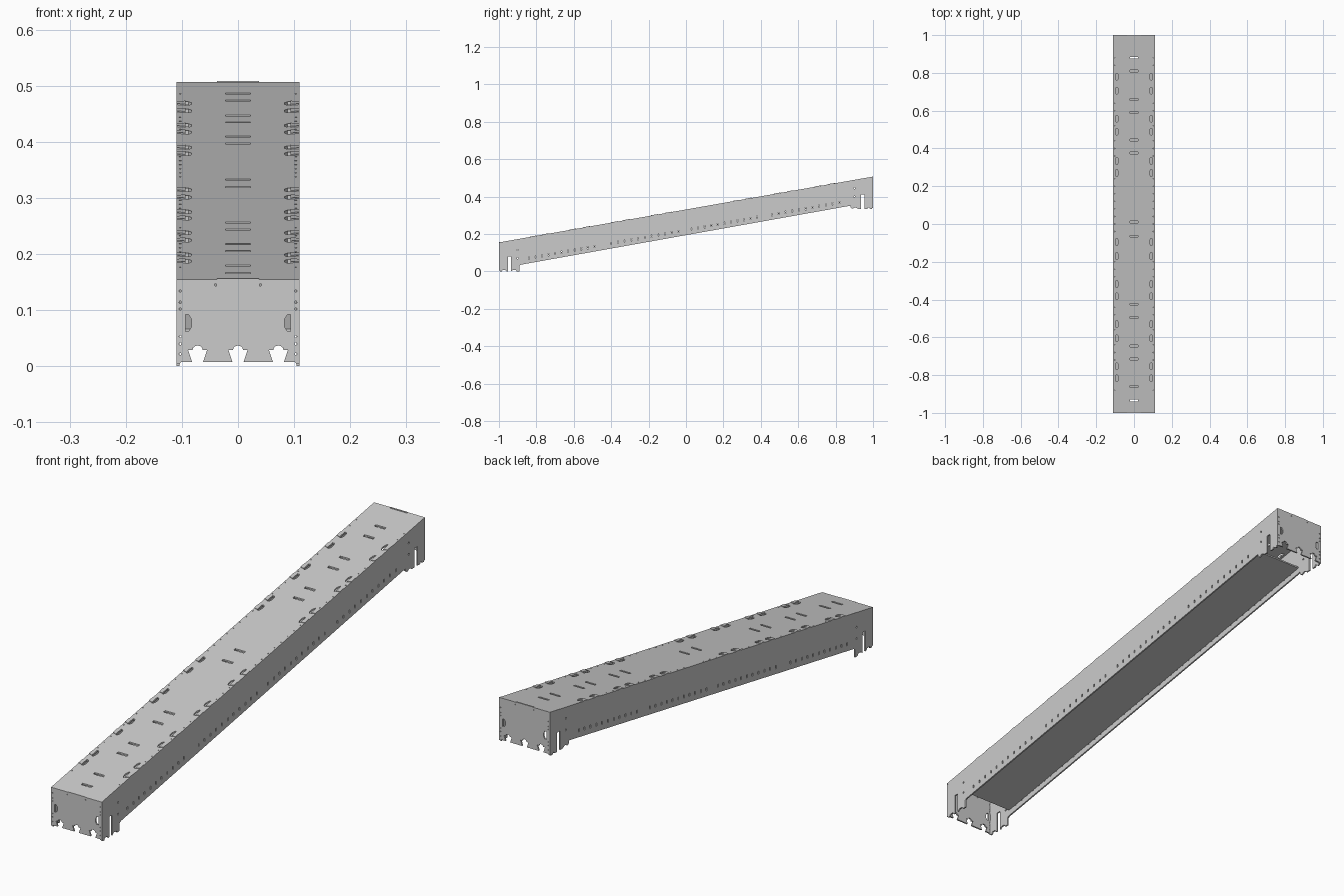
import bpy, bmesh, math

if "Cube" in bpy.data.objects:
    bpy.data.objects.remove(bpy.data.objects["Cube"])

T = 0.006                                   # sheet thickness
top_z = lambda y: 0.331 + 0.176 * y         # upper surface of the slope
low_z = lambda y: 0.194 + 0.179 * y         # lower edge of the side walls


def sheet(name, loops, place):
    """Fill 2D loops (inner loops are holes), thicken, place with f(u, v, w)."""
    cu = bpy.data.curves.new(name, 'CURVE')
    cu.dimensions, cu.fill_mode, cu.extrude = '2D', 'BOTH', T / 2
    for pts in loops:
        sp = cu.splines.new('POLY')
        sp.points.add(len(pts) - 1)
        for p, (u, v) in zip(sp.points, pts):
            p.co = (u, v, 0, 1)
        sp.use_cyclic_u = True
    tmp = bpy.data.objects.new(name + "_curve", cu)
    bpy.context.collection.objects.link(tmp)
    bpy.context.view_layer.update()
    dg = bpy.context.evaluated_depsgraph_get()
    me = bpy.data.meshes.new_from_object(tmp.evaluated_get(dg))
    bpy.data.objects.remove(tmp)
    bm = bmesh.new()
    bm.from_mesh(me)
    bmesh.ops.remove_doubles(bm, verts=bm.verts, dist=1e-5)
    for v in bm.verts:
        v.co = place(*v.co)
    bmesh.ops.recalc_face_normals(bm, faces=bm.faces)
    bm.to_mesh(me)
    bm.free()
    me.name = name
    for p in me.polygons:
        p.use_smooth = False
    ob = bpy.data.objects.new(name, me)
    bpy.context.collection.objects.link(ob)
    return ob


def rect(u, v, hu, hv):
    return [(u - hu, v - hv), (u + hu, v - hv), (u + hu, v + hv), (u - hu, v + hv)]


def arc(u, v, ru, rv, a0=0, a1=180, n=6):
    return [(u + ru * math.cos(math.radians(a0 + (a1 - a0) * i / n)),
             v + rv * math.sin(math.radians(a0 + (a1 - a0) * i / n))) for i in range(n + 1)]


def dot(u, v, r=0.0022):
    return arc(u, v, r, r, 0, 300, 5)


def tab(s, v, h):
    """Dovetail tab at the long edge, wide end inward."""
    return [(s * 0.11, v - h * 0.7), (s * 0.094, v - h), (s * 0.094, v + h), (s * 0.11, v + h * 0.7)]


def relief(s, v, h):
    """Half-octagon finger hole beside a tab."""
    return [(s * 0.095, v - h), (s * 0.088, v - h), (s * 0.083, v - h * 0.45),
            (s * 0.083, v + h * 0.45), (s * 0.088, v + h), (s * 0.095, v + h)]


# sloping top with cross slots, finger holes and perforated long edges
slots = [0.88, 0.81, 0.66, 0.59, 0.445, 0.375, 0.01, -0.065,
         -0.425, -0.495, -0.645, -0.715, -0.86, -0.935]
hooks = [0.78, 0.705, 0.557, 0.488, 0.334, 0.27, -0.095, -0.17,
         -0.318, -0.382, -0.53, -0.605, -0.753, -0.817]
holes = [rect(0, y, 0.022, 0.005) for y in slots]
for s in (-1, 1):
    holes += [relief(s, y, 0.018) for y in hooks]
    holes += [dot(s * 0.103, -0.88 + 0.04 * i) for i in range(45)
              if all(abs(-0.88 + 0.04 * i - y) > 0.025 for y in hooks)]
sheet("top_panel", [rect(0, 0, 0.11, 1)] + holes,
      lambda u, v, w: (u, v, top_z(v) - T / 2 + w))
sheet("top_tabs", [tab(s, y, 0.017) for s in (-1, 1) for y in hooks],
      lambda u, v, w: (u, v, top_z(v) - T / 2 + 0.002 + w))

# recessed sloping bottom panel
sheet("bottom_panel", [rect(0, -0.005, 0.104, 0.875)],
      lambda u, v, w: (u, v, low_z(v) + 0.027 + w))

# side walls with slotted feet at both ends
e = 1 - T
wall = [(-e, top_z(-e) - T), (-e, 0), (-0.985, 0), (-0.98, 0.008), (-0.965, 0.008), (-0.96, 0),
        (-0.953, 0), (-0.953, 0.08), (-0.936, 0.08), (-0.936, 0), (-0.925, 0.008),
        (-0.91, 0.008), (-0.905, 0), (-0.89, 0), (-0.89, low_z(-0.89)),
        (0.88, low_z(0.88)), (0.88, 0.342), (0.89, 0.335), (0.905, 0.343), (0.92, 0.335),
        (0.936, 0.335), (0.936, 0.41), (0.955, 0.41), (0.955, 0.335), (0.97, 0.335),
        (0.975, 0.343), (0.985, 0.335), (e, 0.335), (e, top_z(e) - T)]
pegs = []
for a, b in ((-0.84, -0.49), (-0.40, -0.04), (0.03, 0.38), (0.46, 0.82)):
    n = 10
    for i in range(n + 1):
        y = a + (b - a) * i / n
        pegs.append(rect(y, low_z(y) + 0.027, 0.003, 0.006))
pegs += [dot(-0.9, z, 0.004) for z in (0.115, 0.07)]
pegs += [dot(0.9, z, 0.004) for z in (0.445, 0.40)]
for side, s in (("left", -1), ("right", 1)):
    sheet(side + "_wall", [wall] + pegs,
          lambda u, v, w: (s * (0.11 - T / 2) + w, u, v))


# end plates with dovetail notches along the foot
def end_plate(name, s, base, top):
    b = base + 0.008
    out = [(-0.11, top - T), (-0.11, base + 0.005), (-0.104, base + 0.005), (-0.1, b)]
    for x in (-0.072, 0, 0.072):
        out += [(x - 0.010, b), (x - 0.017, b + 0.021), (x - 0.010, b + 0.021)]
        out += arc(x, b + 0.021, 0.009, 0.008, 180, 0)
        out += [(x + 0.017, b + 0.021), (x + 0.010, b)]
    out += [(0.1, b), (0.104, base + 0.005), (0.11, base + 0.005), (0.11, top - T),
            (0.037, top - T), (0.037, top + 0.001), (-0.037, top + 0.001), (-0.037, top - T)]
    mid = base + 0.077
    cut = [relief(q, mid, 0.015) for q in (-1, 1)]
    cut += [dot(q * 0.04, top - 0.010) for q in (-1, 1)]
    cut += [dot(q * 0.103, base + z) for q in (-1, 1) for z in (0.022, 0.04, 0.053, 0.102, 0.114, 0.134)]
    place = lambda u, v, w: (u, s * (1 - T / 2) + w, v)
    sheet(name, [out] + cut, place)
    sheet(name + "_tabs", [tab(q, mid, 0.016) for q in (-1, 1)],
          lambda u, v, w: (u, s * (1 - T / 2 - 0.002) + w, v))


end_plate("front_plate", -1, 0.0, top_z(-1))
end_plate("back_plate", 1, 0.335, top_z(1))
